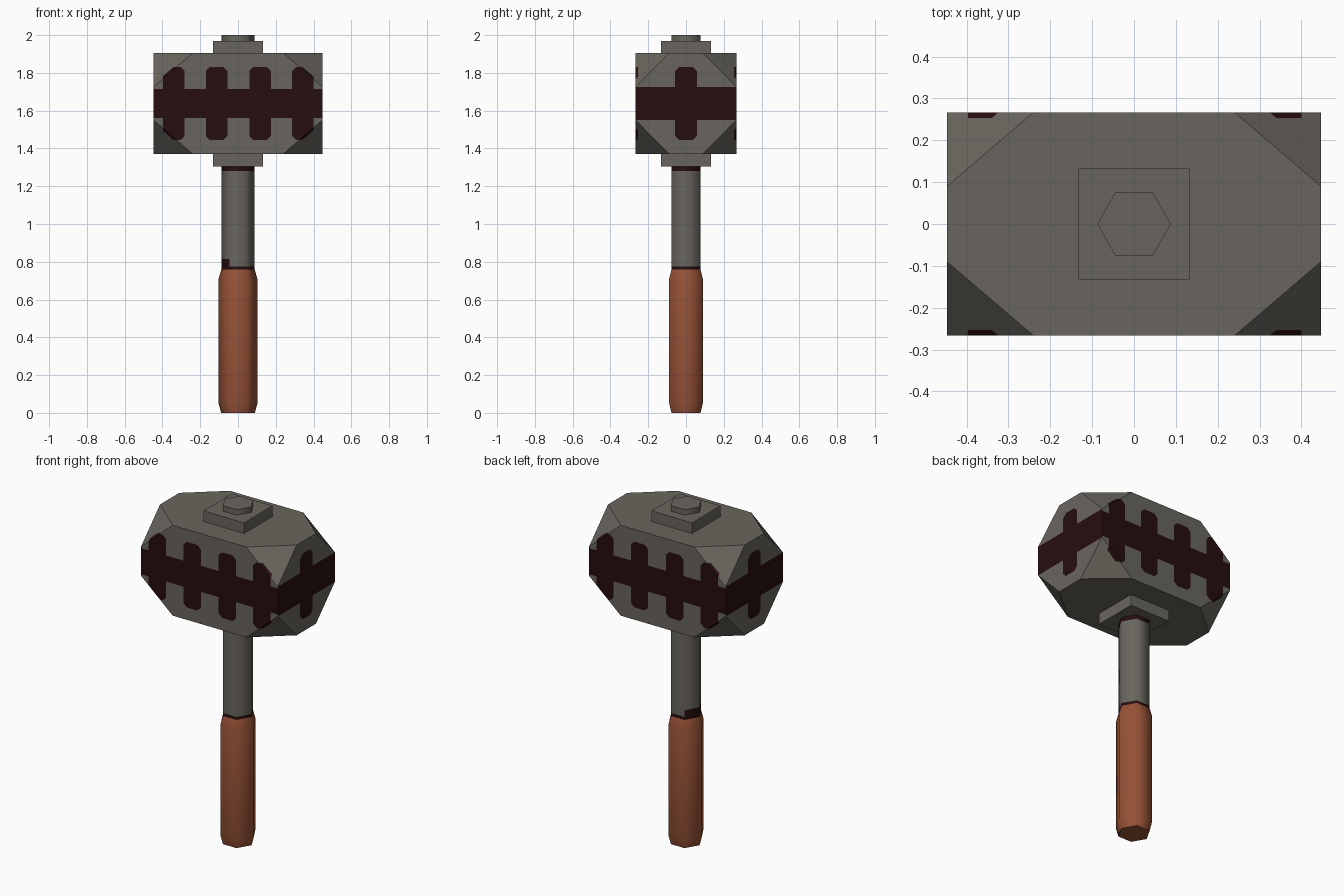
import bpy, bmesh, math
from mathutils import Vector
from itertools import product

if "Cube" in bpy.data.objects:
    bpy.data.objects.remove(bpy.data.objects["Cube"])


def material(name, rgb):
    m = bpy.data.materials.new(name)
    m.diffuse_color = (*rgb, 1)
    m.use_nodes = True
    m.node_tree.nodes["Principled BSDF"].inputs["Base Color"].default_value = m.diffuse_color
    return m


STEEL = material("grey steel", (0.141, 0.130, 0.112))
STAIN = material("dark red", (0.020, 0.004, 0.005))
LEATHER = material("brown leather", (0.305, 0.084, 0.037))


def finish(name, bm, mats, smooth=False):
    bmesh.ops.recalc_face_normals(bm, faces=bm.faces)
    me = bpy.data.meshes.new(name)
    bm.to_mesh(me)
    bm.free()
    for m in mats:
        me.materials.append(m)
    ob = bpy.data.objects.new(name, me)
    bpy.context.collection.objects.link(ob)
    if smooth:
        bpy.ops.object.select_all(action='DESELECT')
        ob.select_set(True)
        bpy.context.view_layer.objects.active = ob
        bpy.ops.object.shade_smooth_by_angle(angle=math.radians(62))
    return ob


def hex_rod(profile):
    """Six-sided rod from (radius, height) rings, corners on the x axis."""
    bm = bmesh.new()
    rings = [[bm.verts.new((r * math.cos(i * math.pi / 3), r * math.sin(i * math.pi / 3), z))
              for i in range(6)] for r, z in profile]
    for a, b in zip(rings, rings[1:]):
        for i in range(6):
            j = (i + 1) % 6
            bm.faces.new((a[i], a[j], b[j], b[i]))
    bm.faces.new(rings[0][::-1])
    bm.faces.new(rings[-1])
    return bm


# Grip
finish("grip", hex_rod([(0.089, 0), (0.104, 0.055), (0.104, 0.705), (0.089, 0.758)]), [LEATHER], True)

# Shaft, stained next to the grip and under the head
bm = hex_rod([(0.088, z) for z in (0.72, 0.775, 0.815, 1.28, 1.33, 2.0)])
for f in bm.faces:
    c = f.calc_center_median()
    if c.z < (0.815 if c.x < -0.03 else 0.775) or 1.28 < c.z < 1.33:
        f.material_index = 1
finish("shaft", bm, [STEEL, STAIN], True)

# Square collars above and below the head
for name, z0, z1 in (("top_collar", 1.89, 1.968), ("bottom_collar", 1.305, 1.385)):
    bm = bmesh.new()
    bmesh.ops.create_cube(bm, size=1)
    for v in bm.verts:
        v.co = (v.co.x * 0.266, v.co.y * 0.266, (z0 + z1) / 2 + v.co.z * (z1 - z0))
    finish(name, bm, [STEEL])

# Head: block with its eight corners cut off
HX, HY, HZ, ZC = 0.447, 0.267, 0.267, 1.638
CUT = (0.207, 0.177, 0.18)
bm = bmesh.new()
for s in product((-1, 1), repeat=3):
    for axis in range(3):
        p = Vector((s[0] * HX, s[1] * HY, ZC + s[2] * HZ))
        p[axis] -= s[axis] * CUT[axis]
        bm.verts.new(p)
bmesh.ops.convex_hull(bm, input=bm.verts[:])
bmesh.ops.dissolve_limit(bm, angle_limit=0.01, verts=bm.verts[:], edges=bm.edges[:])
bm.normal_update()

# Toothed band painted around the head
TEETH = {0: [0.0], 1: [-0.34, -0.113, 0.117, 0.343]}   # by facing axis
BAND = {0: 0.088, 1: 0.077}
HALF, TALL, CHAMFER, SPILL = 0.057, 0.194, 0.022, 0.253


def facing(f, axis):
    return abs(f.normal[axis]) > (0.58 if axis == 1 else 0.9)


def slice_faces(axis, point, normal):
    fs = [f for f in bm.faces if facing(f, axis)]
    geom = fs + list({e for f in fs for e in f.edges}) + list({v for f in fs for v in f.verts})
    bmesh.ops.bisect_plane(bm, geom=geom, dist=1e-5, plane_co=point, plane_no=normal)
    bm.normal_update()


for axis in (0, 1):
    across = 1 - axis

    def vec(u, w):
        v = Vector((0, 0, w))
        v[across] = u
        return v

    for h in (BAND[axis], TALL):
        for s in (-1, 1):
            slice_faces(axis, vec(0, ZC + s * h), vec(0, 1))
    for t in TEETH[axis]:
        for s in (-1, 1):
            slice_faces(axis, vec(t + s * HALF, ZC), vec(1, 0))
            for sz in (-1, 1):
                slice_faces(axis, vec(t + s * (HALF - CHAMFER / 2), ZC + sz * (TALL - CHAMFER / 2)),
                            vec(s, sz))
for s in (-1, 1):
    slice_faces(1, (0, s * SPILL, 0), (0, 1, 0))

for f in bm.faces:
    for axis in (0, 1):
        if not facing(f, axis):
            continue
        c = f.calc_center_median()
        w = abs(c.z - ZC)
        if axis == 1 and abs(c.y) < SPILL:
            continue
        in_tooth = any(abs(c[1 - axis] - t) < HALF and w < TALL and
                       abs(c[1 - axis] - t) + w < HALF + TALL - CHAMFER for t in TEETH[axis])
        if w < BAND[axis] or in_tooth:
            f.material_index = 1
finish("hammer_head", bm, [STEEL, STAIN])
